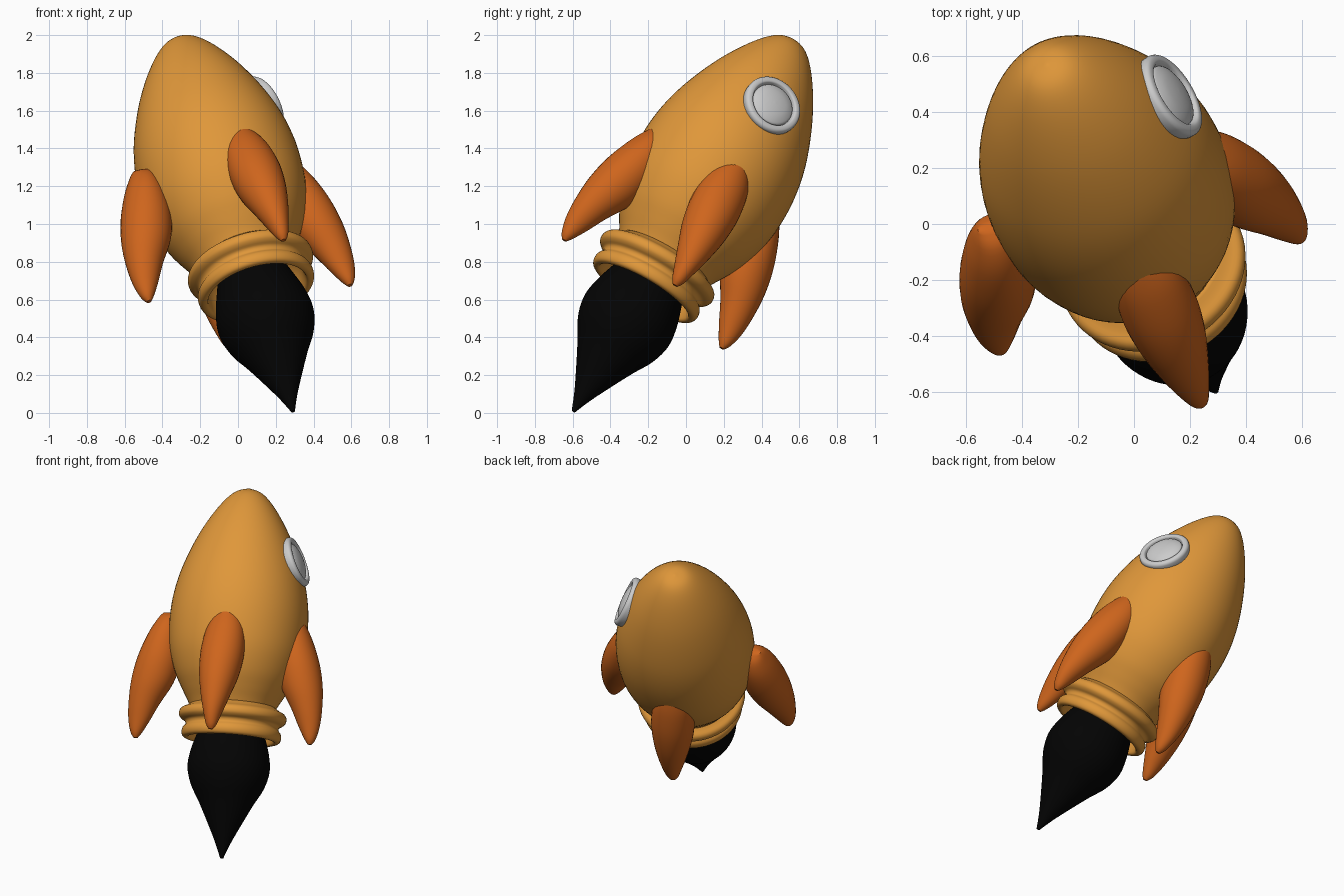
import bpy, bmesh, math
from mathutils import Vector, Matrix

if "Cube" in bpy.data.objects:
    bpy.data.objects.remove(bpy.data.objects["Cube"])

# Rocket frame: origin at the flame tip, axis A, side directions U and V
A = Vector((-0.25, 0.49, 0.835)).normalized()
U = Vector((0.95, 0.31, 0.1))
U = (U - A * U.dot(A)).normalized()
V = A.cross(U)
TIP = Vector((0.283, -0.58, 0.008))


def frame(x, y, z, origin):
    m = Matrix((x, y, z)).transposed().to_4x4()
    m.translation = origin
    return m


def placed(du, dv, da=0):
    """Rocket frame shifted along its own axes."""
    return frame(U, V, A, TIP + U * du + V * dv + A * da)


def material(name, rgb):
    m = bpy.data.materials.new(name)
    m.diffuse_color = (*rgb, 1)
    m.use_nodes = True
    m.node_tree.nodes["Principled BSDF"].inputs["Base Color"].default_value = m.diffuse_color
    return m


def smooth(pts, n=4):
    """Catmull-Rom curve through the points (tuples of any size)."""
    p = [pts[0]] + list(pts) + [pts[-1]]
    out = []
    for i in range(1, len(p) - 2):
        for k in range(n):
            t = k / n
            out.append(tuple(
                0.5 * (2 * b + (c - a) * t + (2 * a - 5 * b + 4 * c - d) * t * t
                       + (3 * b - a - 3 * c + d) * t ** 3)
                for a, b, c, d in zip(p[i - 1], p[i], p[i + 1], p[i + 2])))
    return out + [pts[-1]]


def loft(name, rings, matrix, mat=None):
    """Skin a stack of equal closed rings and cap both ends."""
    bm = bmesh.new()
    loops = [[bm.verts.new(co) for co in ring] for ring in rings]
    n = len(loops[0])
    for lo, hi in zip(loops, loops[1:]):
        for i in range(n):
            j = (i + 1) % n
            bm.faces.new((lo[i], lo[j], hi[j], hi[i]))
    bm.faces.new(loops[0])
    bm.faces.new(loops[-1])
    bmesh.ops.remove_doubles(bm, verts=bm.verts, dist=1e-5)
    bmesh.ops.recalc_face_normals(bm, faces=bm.faces)
    me = bpy.data.meshes.new(name)
    bm.to_mesh(me)
    bm.free()
    ob = bpy.data.objects.new(name, me)
    bpy.context.collection.objects.link(ob)
    ob.matrix_world = matrix
    if mat:
        me.materials.append(mat)
    bpy.context.view_layer.objects.active = ob
    ob.select_set(True)
    bpy.ops.object.shade_smooth_by_angle(angle=math.radians(45))
    ob.select_set(False)
    return ob


def ellipse(z, rx, ry, cx=0, n=64):
    return [(cx + rx * math.cos(2 * math.pi * i / n),
             ry * math.sin(2 * math.pi * i / n), z) for i in range(n)]


def revolve(name, profile, matrix, mat=None):
    return loft(name, [ellipse(z, max(r, 1e-3), max(r, 1e-3)) for r, z in profile],
                matrix, mat)


gold = material("gold", (0.74, 0.31, 0.042))
orange = material("orange", (0.62, 0.13, 0.012))
black = material("black", (0.001, 0.001, 0.001))

# Egg-shaped hull
hull = [(0.265, 0.94), (0.29, 0.99), (0.33, 1.06), (0.38, 1.16), (0.422, 1.3),
        (0.437, 1.45), (0.432, 1.6), (0.405, 1.75), (0.356, 1.9), (0.29, 2.05),
        (0.215, 2.18), (0.14, 2.28), (0.075, 2.335), (0, 2.357)]
revolve("hull", smooth(hull), placed(-0.007, -0.004), gold)

# Double-ringed hollow nozzle
nozzle = [(0.265, 0.965), (0.298, 0.942), (0.328, 0.926), (0.34, 0.905), (0.338, 0.88),
          (0.322, 0.862), (0.3, 0.848), (0.295, 0.825), (0.31, 0.805), (0.316, 0.78),
          (0.31, 0.756), (0.295, 0.745), (0.272, 0.748), (0.262, 0.785), (0.25, 0.87),
          (0.2, 0.95)]
revolve("nozzle", smooth(nozzle, 3), placed(0.004, -0.016), gold)

# Exhaust flame
flame = [(0.01, 0), (0.05, 0.1), (0.107, 0.22), (0.172, 0.35), (0.232, 0.46),
         (0.26, 0.57), (0.247, 0.68), (0.21, 0.8), (0.16, 0.95)]
revolve("flame", smooth(flame), placed(0.003, -0.015, -0.01), black)

# Four swept, tapered fins: height, inner radius, outer radius, half thickness
fin = [(0.735, 0.545, 0.57, 0.014), (0.77, 0.52, 0.592, 0.035),
       (0.85, 0.475, 0.612, 0.06), (0.96, 0.42, 0.618, 0.092),
       (1.1, 0.34, 0.61, 0.125), (1.25, 0.3, 0.578, 0.138),
       (1.4, 0.3, 0.52, 0.12), (1.5, 0.32, 0.465, 0.075), (1.54, 0.35, 0.435, 0.02)]
sections = [ellipse(z, (b - a) / 2, w, (a + b) / 2, 32) for z, a, b, w in smooth(fin)]
offsets = [(-0.035, 0.0), (-0.03, -0.045), (-0.058, -0.055), (0.032, 0.024)]
for k, (du, dv) in enumerate(offsets):
    turn = Matrix.Rotation(k * math.pi / 2, 4, 'Z')
    loft(f"fin_{k + 1}", sections, placed(du, dv) @ turn, orange)

# Round porthole above one fin, square to the hull surface
normal = (U + 0.4 * A).normalized()
window = frame(V, normal.cross(V), normal, TIP + 1.9 * A + 0.345 * U)
rim = [(0.145, -0.08), (0.16, -0.03), (0.163, -0.005), (0.161, 0.008), (0.152, 0.018),
       (0.136, 0.021), (0.126, 0.017), (0.121, 0.005), (0.115, -0.01)]
revolve("window_rim", smooth(rim, 3), window)
glass = [(0.119, -0.01), (0.116, 0.006), (0.105, 0.015), (0.075, 0.027), (0.035, 0.034), (0, 0.036)]
revolve("window_glass", smooth(glass, 3), window)
